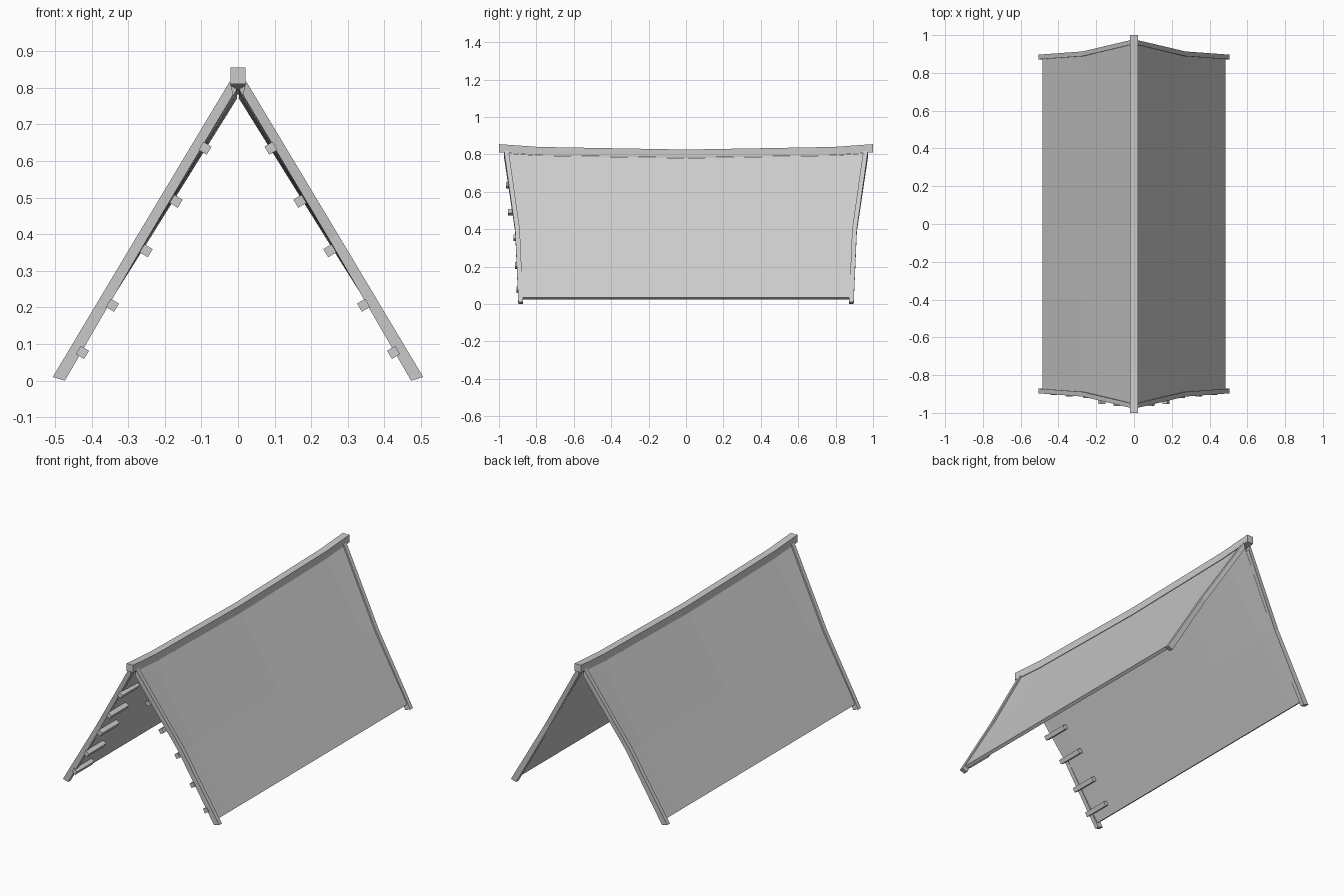
import bpy, bmesh, math

if "Cube" in bpy.data.objects:
    bpy.data.objects.remove(bpy.data.objects["Cube"])

# Slope of the roof in the xz plane
DIR = (0.515, -0.857)
NRM = (0.857, 0.515)


def loft(name, rings):
    """Skin a list of equal rings; ends closed with quads."""
    bm = bmesh.new()
    vs = [[bm.verts.new(p) for p in r] for r in rings]
    n = len(rings[0])
    for a, b in zip(vs, vs[1:]):
        for i in range(n):
            j = (i + 1) % n
            bm.faces.new((a[i], a[j], b[j], b[i]))
    for r in (vs[0], vs[-1]):
        for i in range(n // 2 - 1):
            bm.faces.new((r[i], r[i + 1], r[n - 2 - i], r[n - 1 - i]))
    bmesh.ops.recalc_face_normals(bm, faces=bm.faces)
    me = bpy.data.meshes.new(name)
    bm.to_mesh(me)
    bm.free()
    ob = bpy.data.objects.new(name, me)
    bpy.context.collection.objects.link(ob)
    return ob


def sag(y):
    """How far the ridge has dropped at y."""
    y = abs(y)
    return 0.029 - 0.014 * y / 0.79 if y < 0.79 else 0.015 * (1 - y) / 0.21


def outer_x(z):
    return 0.022 + (0.818 - z) * 0.601


# Sagging ridge beam
W = 0.021
loft("ridge_beam", [[(-W, y, 0.811 - sag(y)), (W, y, 0.811 - sag(y)),
                     (W, y, 0.855 - sag(y)), (-W, y, 0.855 - sag(y))]
                    for y in (-1, -0.79, -0.4, 0, 0.4, 0.79, 1)])

# Bent rafters: outer x, z, inner x, z, centre y
RAFTER = [(0.022, 0.818, 0.013, 0.782, 0.960),
          (0.273, 0.400, 0.249, 0.386, 0.901),
          (0.506, 0.010, 0.473, 0.000, 0.884)]
for s, side in ((1, "right"), (-1, "left")):
    for e, end in ((-1, "front"), (1, "back")):
        loft(f"{end}_{side}_rafter",
             [[(s * xo, e * y - 0.0125, zo), (s * xo, e * y + 0.0125, zo),
               (s * xi, e * y + 0.0125, zi), (s * xi, e * y - 0.0125, zi)]
              for xo, zo, xi, zi, y in RAFTER])

# Roof panels: rows are height, end position, share of the ridge sag
ROWS = [(0.813, 0.952, 1.0), (0.40, 0.894, 0.5), (0.038, 0.876, 0.0)]
for s, side in ((1, "right"), (-1, "left")):
    rings = []
    for st in (-1, -0.79, -0.4, 0, 0.4, 0.79, 1):
        faces = []
        for depth in (0.007, 0.026):
            row = []
            for z, end, share in ROWS:
                y = math.copysign(end, st) if abs(st) == 1 else st
                row.append((s * (outer_x(z) - NRM[0] * depth), y,
                            z - NRM[1] * depth - share * sag(y)))
            faces.append(row)
        rings.append(faces[0] + faces[1][::-1])
    loft(f"{side}_roof_panel", rings)

# Purlin pegs poking through the front rafters: x, z, front y
PEGS = [(0.090, 0.635, -0.963), (0.169, 0.490, -0.952), (0.251, 0.355, -0.922),
        (0.343, 0.206, -0.914), (0.425, 0.077, -0.906)]
H = 0.013
for s, side in ((1, "right"), (-1, "left")):
    for k, (x, z, y) in enumerate(PEGS):
        ring = [(x + H * (a * DIR[0] + b * NRM[0]), z + H * (a * DIR[1] + b * NRM[1]))
                for a, b in ((-1, -1), (1, -1), (1, 1), (-1, 1))]
        loft(f"{side}_peg_{k + 1}",
             [[(s * px, yy, pz) for px, pz in ring] for yy in (y, y + 0.16)])
